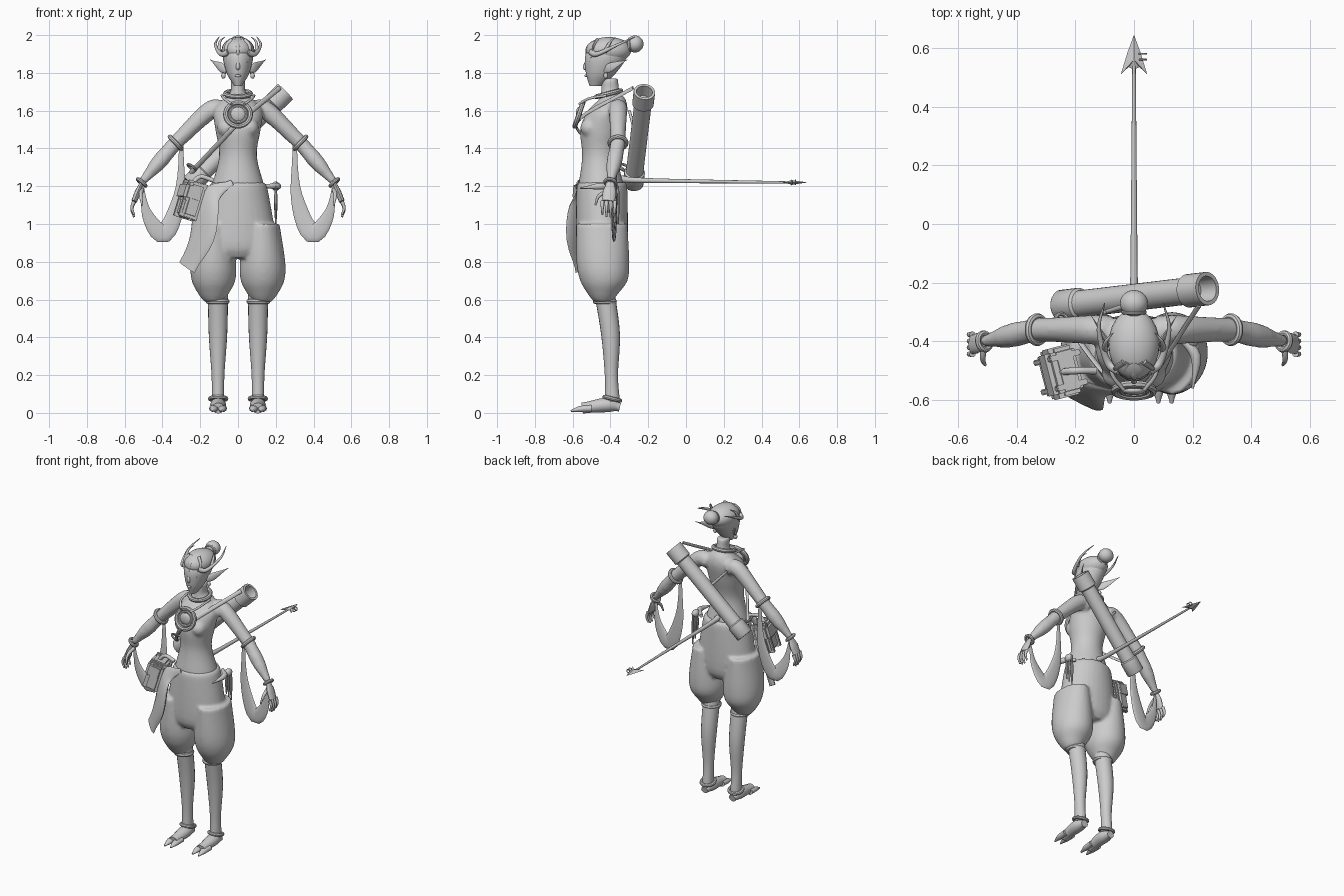
import bpy, bmesh, math
from mathutils import Vector, Matrix

default_cube = bpy.data.objects.get("Cube")
if default_cube:
    bpy.data.objects.remove(default_cube)

GREY = (.6, .6, .6, 1)
clay = bpy.data.materials.new("plain_grey")
clay.use_nodes = True
clay.diffuse_color = GREY
clay.node_tree.nodes["Principled BSDF"].inputs["Base Color"].default_value = GREY

SIDES = (("left", 1), ("right", -1))
SIDEWAYS, FORWARD, UP = Vector((1, 0, 0)), Vector((0, -1, 0)), Vector((0, 0, 1))


def finish(name, bm, angle=40):
    bmesh.ops.recalc_face_normals(bm, faces=bm.faces)
    mesh = bpy.data.meshes.new(name)
    bm.to_mesh(mesh)
    bm.free()
    mesh.materials.append(clay)
    mesh.shade_smooth()
    mesh.set_sharp_from_angle(angle=math.radians(angle))
    part = bpy.data.objects.new(name, mesh)
    bpy.context.scene.collection.objects.link(part)
    return part


def circle(count):
    turns = [2 * math.pi * i / count for i in range(count)]
    return [(math.cos(turn), math.sin(turn)) for turn in turns]


def skin(bm, rings, closed=False):
    rows = [[bm.verts.new(point) for point in ring] for ring in rings]
    pairs = list(zip(rows, rows[1:]))
    if closed:
        pairs.append((rows[-1], rows[0]))
    else:
        bm.faces.new(rows[0])
        bm.faces.new(rows[-1])
    for low, high in pairs:
        for i in range(len(low)):
            bm.faces.new((low[i - 1], low[i], high[i], high[i - 1]))


def smooth_path(points, steps=5):
    p = [Vector(point) for point in points]
    p = [2 * p[0] - p[1]] + p + [2 * p[-1] - p[-2]]
    path = []
    for a, b, c, d in zip(p, p[1:], p[2:], p[3:]):
        for k in range(steps):
            t = k / steps
            bend = (2 * a - 5 * b + 4 * c - d) * t + (3 * b - a - 3 * c + d) * t * t
            path.append(b + (c - a + bend) * t / 2)
    return path + [p[-2]]


def add_tube(bm, points, start, end, swell=0, flat=1, ref=FORWARD, s=1, count=12):
    """Curved tube, tapered from start to end radius, thickened midway and flattened along ref."""
    mirror = Matrix.Diagonal((s, 1, 1))
    path = [mirror @ point for point in smooth_path(points)]
    last = len(path) - 1
    rings = []
    for i, centre in enumerate(path):
        t = i / last
        radius = start + (end - start) * t + swell * math.sin(math.pi * t) ** 2
        along = (path[min(i + 1, last)] - path[max(i - 1, 0)]).normalized()
        across = along.cross(mirror @ Vector(ref)).normalized()
        thick = across.cross(along) * flat
        rings.append([centre + (across * u + thick * v) * radius for u, v in circle(count)])
    skin(bm, rings)


def tube(name, *args, **options):
    bm = bmesh.new()
    add_tube(bm, *args, **options)
    return finish(name, bm)


def add_loft(bm, rows, centre_x=0, count=32):
    """Stacked ovals given as height, half width, front and back."""
    skin(bm, [[(centre_x + half * u, (front + back + (back - front) * v) / 2, z) for u, v in circle(count)]
              for z, half, front, back in smooth_path(rows)])


def lathe(name, start, end, profile):
    start, axis = Vector(start), Vector(end) - Vector(start)
    turn = axis.to_track_quat('Z', 'Y')
    bm = bmesh.new()
    skin(bm, [[start + axis * t + turn @ Vector((radius * u, radius * v, 0)) for u, v in circle(28)]
              for t, radius in profile])
    return finish(name, bm)


def hoop(name, centre, axis, radius, thickness):
    turn = Vector(axis).to_track_quat('Z', 'Y')
    bm = bmesh.new()
    section = [(radius + thickness * a, thickness * b) for a, b in circle(8)]
    skin(bm, [[Vector(centre) + turn @ Vector((r * u, r * v, h)) for r, h in section]
              for u, v in circle(32)], closed=True)
    return finish(name, bm)


def add_ball(bm, centre, size):
    shape = Matrix.Translation(centre) @ Matrix.Diagonal((*size, 1))
    bmesh.ops.create_uvsphere(bm, u_segments=24, v_segments=14, radius=1, matrix=shape)


def ball(name, centre, size):
    bm = bmesh.new()
    add_ball(bm, centre, size)
    return finish(name, bm)


def box(name, centre, size, turn):
    bm = bmesh.new()
    bmesh.ops.create_cube(bm, size=1, matrix=Matrix.Diagonal((*size, 1)))
    bmesh.ops.bevel(bm, geom=bm.edges[:], offset=min(size) / 6, segments=2, affect='EDGES')
    part = finish(name, bm)
    part.location, part.rotation_euler = centre, turn


def fuse(part):
    remesh = part.modifiers.new("fuse", 'REMESH')
    remesh.mode, remesh.voxel_size, remesh.use_smooth_shade = 'VOXEL', .01, True
    part.modifiers.new("soften", 'SMOOTH').iterations = 5


# Joints of the model's left arm
SHOULDER, ELBOW = Vector((.15, -.36, 1.6)), Vector((.33, -.36, 1.43))
WRIST, KNUCKLES = Vector((.51, -.4, 1.22)), Vector((.55, -.41, 1.12))

# Torso, neck and arms fused into one body
bm = bmesh.new()
add_loft(bm, [(1.2, .14, -.57, -.33), (1.36, .1, -.55, -.36), (1.5, .12, -.56, -.33),
              (1.6, .13, -.52, -.31), (1.66, .08, -.46, -.32), (1.7, .04, -.45, -.35), (1.77, .04, -.45, -.36)])
for side, s in SIDES:
    add_ball(bm, (s * .06, -.51, 1.51), (.05, .05, .05))
    add_tube(bm, [SHOULDER - SIDEWAYS * .07, SHOULDER, ELBOW], .05, .04, .005, s=s)
    add_tube(bm, [ELBOW, WRIST], .04, .02, .012, s=s)
fuse(finish("body", bm))

# Head, hair and bun
bm = bmesh.new()
add_loft(bm, [(1.73, .02, -.51, -.45), (1.8, .06, -.53, -.37), (1.9, .08, -.53, -.31), (1.98, .04, -.46, -.35)])
finish("head", bm)
tube("nose", [(0, -.52, 1.88), (0, -.535, 1.83), (0, -.52, 1.82)], .006, .008, .004)
tube("mouth", [(-.02, -.52, 1.785), (0, -.53, 1.785), (.02, -.52, 1.785)], .002, .002, .006)
ball("hair", (0, -.41, 1.92), (.087, .12, .07))
ball("hair_bun", (0, -.27, 1.953), (.048, .045, .045))
hoop("bun_band", (0, -.3, 1.945), FORWARD, .034, .009)
for k in range(-2, 3):
    x, back = k * .03, abs(k) * .015
    tube("hair_fringe", [(x / 2, -.47, 1.97), (x, back - .52, 1.94), (x, back - .53, 1.89)], .018, .004, flat=.6)

for side, s in SIDES:
    def mine(point):
        return Vector((s * point[0], point[1], point[2]))

    # Face, ears and horns
    ball(side + "_eye", mine((.033, -.51, 1.86)), (.017, .01, .008))
    tube(side + "_eyebrow", [(.01, -.53, 1.876), (.06, -.5, 1.883)], .003, .002, .002, ref=UP, s=s)
    tube(side + "_ear", [(.06, -.43, 1.81), (.09, -.4, 1.83), (.147, -.31, 1.87)], .018, .001, .015,
         flat=.35, ref=(.6, -.8, 0), s=s)
    ball(side + "_earring", mine((.077, -.425, 1.785)), (.012, .012, .016))
    tube(side + "_horn", [(.05, -.5, 1.91), (.09, -.47, 1.9), (.12, -.36, 1.95), (.1, -.27, 1.99)],
         .018, .002, ref=UP, s=s)
    tube(side + "_horn_prong", [(.1, -.43, 1.91), (.095, -.4, 1.965), (.07, -.37, 1.99)], .012, .001, s=s)

    # Arm rings and hanging sleeve loop
    hoop(side + "_upper_bangle", mine(ELBOW), mine(ELBOW - SHOULDER), .044, .012)
    hoop(side + "_wrist_bangle", mine(WRIST), mine(WRIST - ELBOW), .028, .01)
    tube(side + "_sleeve_loop", [(.3, -.37, 1.43), (.31, -.37, 1.15), (.39, -.38, .95), (.48, -.39, 1.05), WRIST],
         .012, .008, .04, flat=.2, s=s)

    # Hand
    bm = bmesh.new()
    add_tube(bm, [WRIST, KNUCKLES], .02, .034, .008, flat=.45, ref=SIDEWAYS, s=s)
    for k in range(4):
        base = KNUCKLES - FORWARD * (.022 * k - .033)
        reach = .07 + .015 * math.sin(k)
        add_tube(bm, [base, base + SIDEWAYS * .012 - UP * reach / 2, base - UP * reach], .011, .005, s=s)
    add_tube(bm, [WRIST - UP * .04, (.515, -.46, 1.15), (.507, -.48, 1.1)], .013, .005, ref=SIDEWAYS, s=s)
    finish(side + "_hand", bm)

    # Leg, cuffs and cleft foot
    bm = bmesh.new()
    add_loft(bm, [(.06, .033, -.43, -.35), (.2, .034, -.43, -.36), (.42, .049, -.45, -.35),
                  (.66, .054, -.49, -.38)], s * .106, 20)
    finish(side + "_leg", bm)
    hoop(side + "_knee_cuff", (s * .108, -.43, .59), UP, .05, .014)
    hoop(side + "_ankle_ring", (s * .105, -.39, .075), UP - FORWARD * .25, .043, .011)
    bm = bmesh.new()
    add_tube(bm, [(.105, -.35, .03), (.105, -.42, .042), (.105, -.55, .025)], .025, .032, .014,
             flat=.9, ref=UP, s=s)
    for x in (.083, .128):
        add_tube(bm, [(x, -.5, .024), (x, -.56, .02), (x, -.61, .01)], .025, .006, .005, flat=.8, ref=UP, s=s)
    finish(side + "_foot", bm)
    tube(side + "_collar_cord", [(.035, -.565, 1.635), (.075, -.51, 1.665), (.085, -.42, 1.68)], .007, .007, s=s)

# Baggy trousers: hips and two full legs fused
bm = bmesh.new()
add_loft(bm, [(1.22, .14, -.57, -.32), (1.17, .16, -.58, -.31), (.9, .2, -.58, -.31), (.82, .15, -.55, -.34)])
for side, s in SIDES:
    add_loft(bm, [(1, .09, -.58, -.31), (.8, .12, -.58, -.3), (.7, .115, -.56, -.31),
                  (.63, .08, -.52, -.36), (.59, .05, -.49, -.39)], s * .13)
fuse(finish("trousers", bm))

# Neck ring and chest medallion
hoop("neck_ring", (0, -.41, 1.69), UP + FORWARD * .25, .066, .013)
CHEST, TILT = Vector((0, -.567, 1.58)), FORWARD + UP * .35
hoop("medallion_rim", CHEST, TILT, .066, .013)
hoop("medallion_inner_rim", CHEST, TILT, .045, .008)
ball("medallion_gem", CHEST, (.04, .016, .04))

# Quiver with hollow mouth, strap and cord
lathe("quiver", (-.25, -.28, 1.21), (.25, -.22, 1.7),
      [(0, .05), (.01, .055), (.13, .055), (.14, .046), (.86, .046), (.87, .057), (1, .057), (1, .043), (.9, .04)])
tube("quiver_strap", [(.22, -.28, 1.72), (.02, -.565, 1.555), (-.09, -.52, 1.44), (-.25, -.31, 1.27)],
     .013, .013, flat=.45, count=8)
hoop("strap_buckle", (-.245, -.33, 1.3), (.6, .3, .8), .025, .007)
tube("back_cord", [(0, -.27, 1.49), (-.1, -.3, 1.6)], .01, .007)

# Tail with barbed tip
tube("tail", [(0, -.36, 1.24), (0, -.2, 1.23), (0, .54, 1.22)], .02, .006, ref=UP)
bm = bmesh.new()
half = [(.022, .585), (.045, .51), (.018, .535)]
outline = [(0, .645)] + half + [(0, .525)] + [(-x, y) for x, y in reversed(half)]
rim = [bm.verts.new((x, y, 1.22)) for x, y in outline]
for lift in (.012, -.012):
    peak = bm.verts.new((0, .56, 1.22 + lift))
    for i, corner in enumerate(rim):
        bm.faces.new((rim[i - 1], corner, peak))
finish("tail_tip", bm, 20)
for y in (.56, .58):
    hoop("tail_tip_ring", (.03, y, 1.22), FORWARD, .012, .003)

# Hip bag
BAG, LEAN = Vector((-.25, -.505, 1.125)), (0, .3, .25)
box("hip_bag", BAG, (.085, .165, .19), LEAN)
box("hip_bag_flap", BAG + UP * .04, (.105, .175, .1), LEAN)
for shift in (-.05, .05):
    box("hip_bag_strap", BAG - FORWARD * shift - SIDEWAYS * shift / 4, (.112, .02, .2), LEAN)
tube("hip_bag_hanger", [(-.13, -.5, 1.23), (-.2, -.5, 1.25), BAG + UP * .08], .012, .012)

# Sash draped over the right hip
tube("sash", [(-.03, -.575, 1.22), (-.15, -.565, 1.14), (-.19, -.58, .93), (-.27, -.55, .77)],
     .015, .06, .05, flat=.22, ref=(-.64, -.77, 0))

# Left hip trinkets
tube("hip_horn", [(.15, -.38, 1.2), (.21, -.45, 1.2), (.2, -.56, 1.19)], .012, .004, .01, ref=UP)
for k in range(3):
    top = Vector((.2, -.36 - k * .025, 1.2))
    tube("hip_tassel", [top, top - UP * (.2 - k * .03)], .006, .004, .004, count=8)
ball("hip_bead", (.2, -.39, 1.2), (.022, .03, .025))
